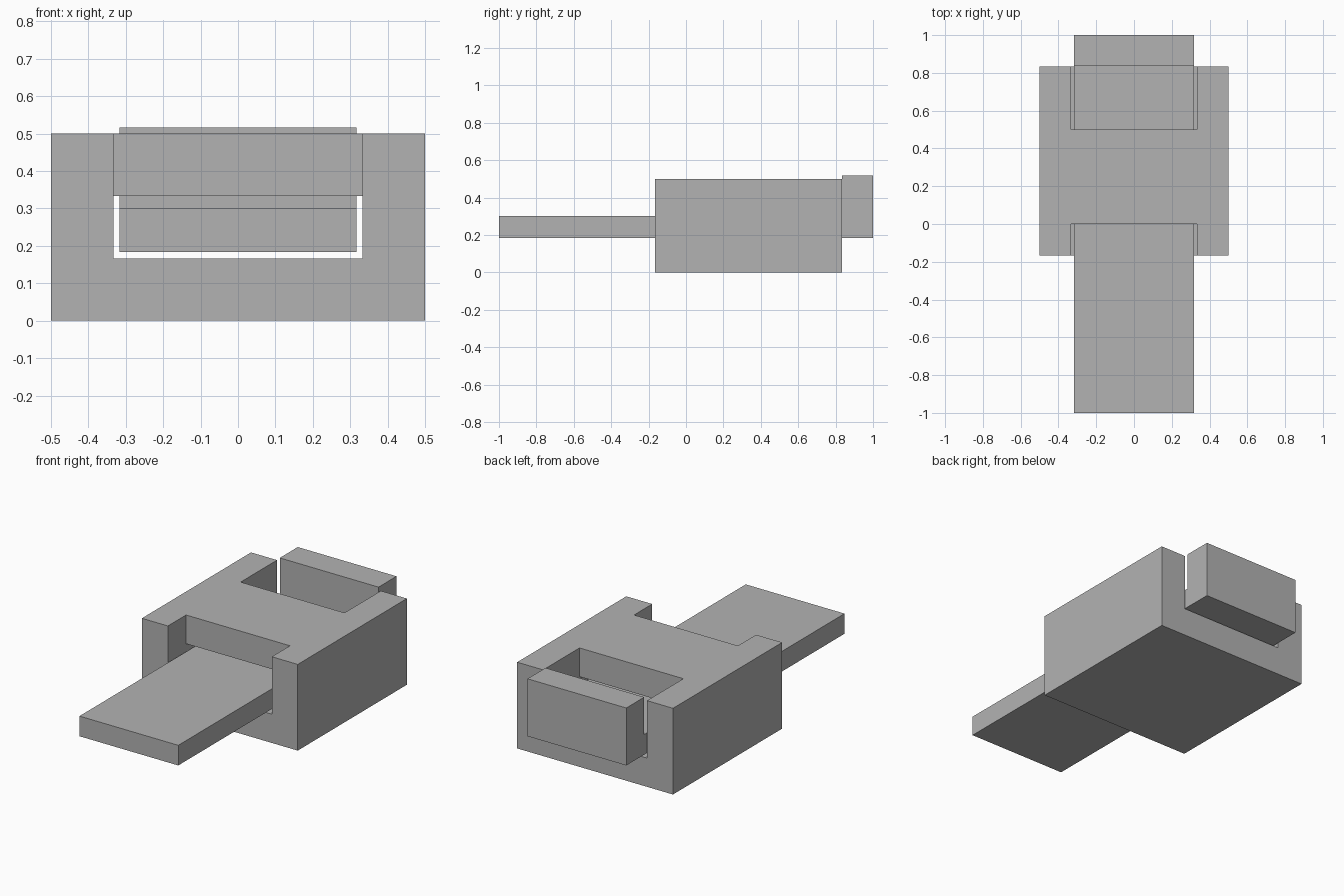
import bpy
import bmesh
from mathutils import Vector

cube = bpy.data.objects.get("Cube")
if cube:
    bpy.data.objects.remove(cube, do_unlink=True)

# One plain grey for every part
grey = bpy.data.materials.new("light grey")
grey.use_nodes = True
colour = (0.45, 0.45, 0.45, 1)
grey.diffuse_color = colour
grey.node_tree.nodes["Principled BSDF"].inputs["Base Color"].default_value = colour


def prism(name, profile, half_width):
    """Extrude a side profile of (y, z) points symmetrically along x."""
    bm = bmesh.new()
    face = bm.faces.new([bm.verts.new((-half_width, y, z)) for y, z in profile])
    grown = bmesh.ops.extrude_face_region(bm, geom=[face])["geom"]
    verts = [g for g in grown if isinstance(g, bmesh.types.BMVert)]
    bmesh.ops.translate(bm, verts=verts, vec=Vector((2 * half_width, 0, 0)))
    bmesh.ops.recalc_face_normals(bm, faces=bm.faces)
    mesh = bpy.data.meshes.new(name)
    bm.to_mesh(mesh)
    bm.free()
    mesh.materials.append(grey)
    obj = bpy.data.objects.new(name, mesh)
    bpy.context.collection.objects.link(obj)
    return obj


unit = 1 / 6          # wall thickness of the housing
gap = 0.0165          # clearance around the slider
front, back, top = -unit, 5 * unit, 0.5
floor, roof = unit, 2 * unit

# Housing block
housing = prism("housing", [(front, 0), (back, 0), (back, top), (front, top)], 0.5)

# Channel through the housing, open at both ends and bridged in the middle
channel = prism("channel_cutter", [
    (front - 0.1, floor), (back + 0.1, floor), (back + 0.1, top + 0.1),
    (0.5, top + 0.1), (0.5, roof), (0, roof),
    (0, top + 0.1), (front - 0.1, top + 0.1)], 2 * unit)
channel.hide_render = True

cut = housing.modifiers.new("channel", "BOOLEAN")
cut.operation = "DIFFERENCE"
cut.solver = "EXACT"
cut.object = channel
bpy.context.view_layer.objects.active = housing
bpy.ops.object.modifier_apply(modifier=cut.name)
bpy.data.objects.remove(channel, do_unlink=True)

# Sliding bolt: flat tongue with a raised stop at the back
low, high = floor + gap, 0.3
stop = back + 0.002
prism("sliding_bolt", [
    (-1, low), (1, low), (1, top + gap), (stop, top + gap),
    (stop, high), (-1, high)], 2 * unit - gap)
